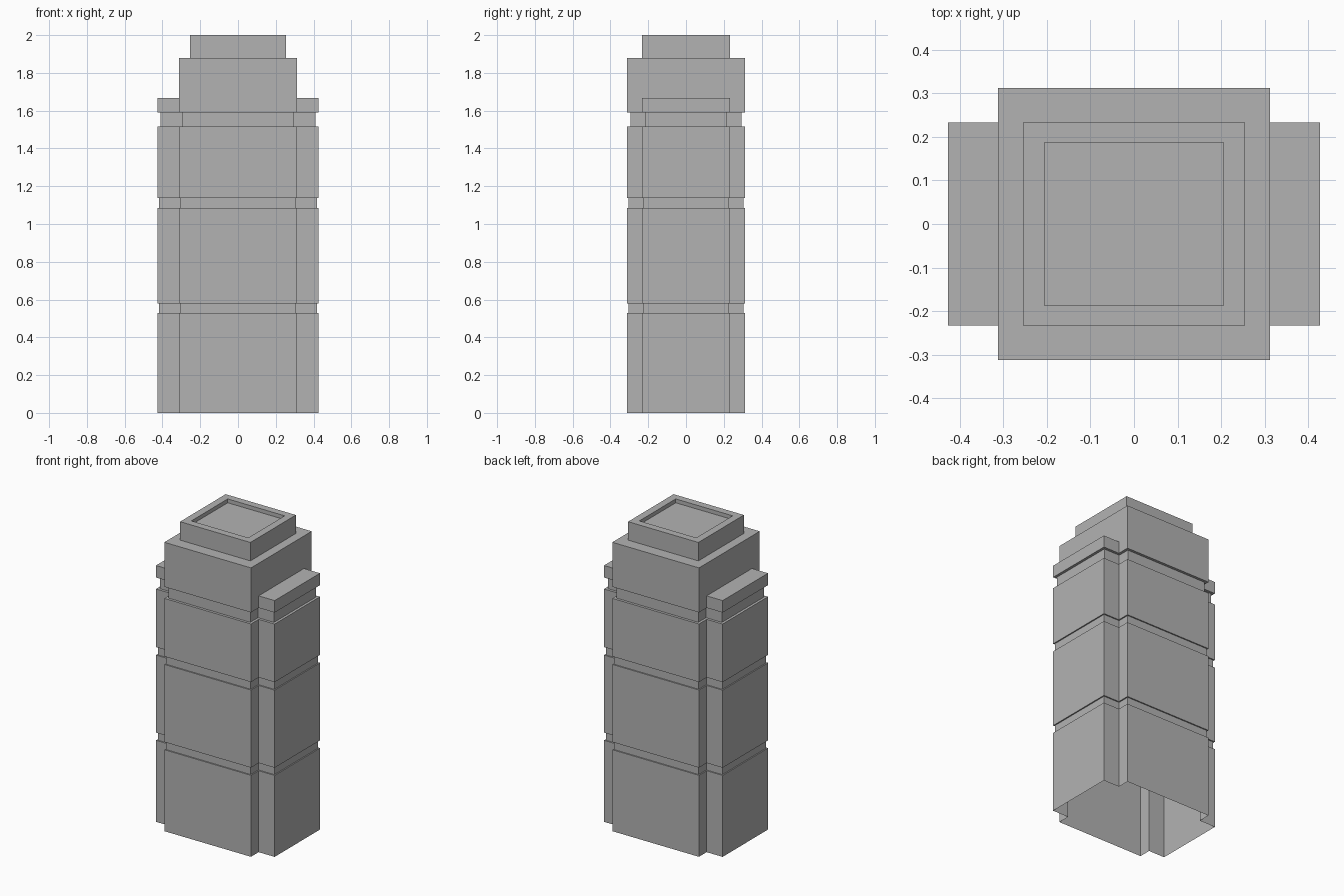
import bpy, bmesh
from math import radians

cube = bpy.data.objects.get("Cube")
if cube:
    bpy.data.objects.remove(cube, do_unlink=True)

GREY = (0.45, 0.45, 0.45, 1)
stone = bpy.data.materials.new("grey stone")
stone.use_nodes = True
stone.diffuse_color = GREY
stone.node_tree.nodes["Principled BSDF"].inputs["Base Color"].default_value = GREY

CORE, WING_X, WING_Y = 0.312, 0.427, 0.233


def rectangle(x, y):
    return [(-x, -y), (x, -y), (x, y), (-x, y)]


def cross(inset, winged=True):
    """Square core outline with a narrower wing on each side."""
    c, w = CORE - inset, WING_Y - inset
    t = WING_X - inset if winged else c
    right = [(c, -c), (c, -w), (t, -w), (t, w), (c, w), (c, c)]
    return right + [(-x, -y) for x, y in right]


def loft(name, sections, cap=False):
    """Join counter-clockwise outlines, each given as (z, outline)."""
    bm = bmesh.new()
    rings = [[bm.verts.new((x, y, z)) for x, y in outline] for z, outline in sections]
    for low, high in zip(rings, rings[1:]):
        n = len(low)
        for i in range(n):
            j = (i + 1) % n
            bm.faces.new((low[i], low[j], high[j], high[i]))
    if cap:
        bm.faces.new(rings[-1])
    # Merge the collapsed wing tips and join flat neighbouring faces
    bmesh.ops.remove_doubles(bm, verts=bm.verts, dist=0.0005)
    bmesh.ops.dissolve_limit(bm, angle_limit=radians(1), verts=bm.verts, edges=bm.edges)
    mesh = bpy.data.meshes.new(name)
    bm.to_mesh(mesh)
    bm.free()
    mesh.materials.append(stone)
    obj = bpy.data.objects.new(name, mesh)
    bpy.context.collection.objects.link(obj)
    return obj


# Hollow shaft, open at the foot, with two fine grooves and a deep neck
sections = [(0, cross(0))]
for bottom, top, depth in [(0.53, 0.58, 0.008), (1.085, 1.137, 0.008), (1.515, 1.59, 0.017)]:
    sections += [(bottom, cross(0)), (bottom, cross(depth)),
                 (top, cross(depth)), (top, cross(0))]
# Wing caps, then the core alone up to the shoulder
WING_TOP, SHOULDER, TOP = 1.668, 1.88, 2.0
sections += [(WING_TOP, cross(0)), (WING_TOP, cross(0, winged=False)),
             (SHOULDER, cross(0, winged=False))]
loft("tower_shaft", sections)

# Shoulder ledge, parapet and sunken roof
parapet, recess = rectangle(0.253, 0.234), rectangle(0.205, 0.187)
loft("roof_parapet", [
    (SHOULDER, rectangle(CORE, CORE)), (SHOULDER, parapet),
    (TOP, parapet), (TOP, recess), (TOP - 0.025, recess),
], cap=True)
